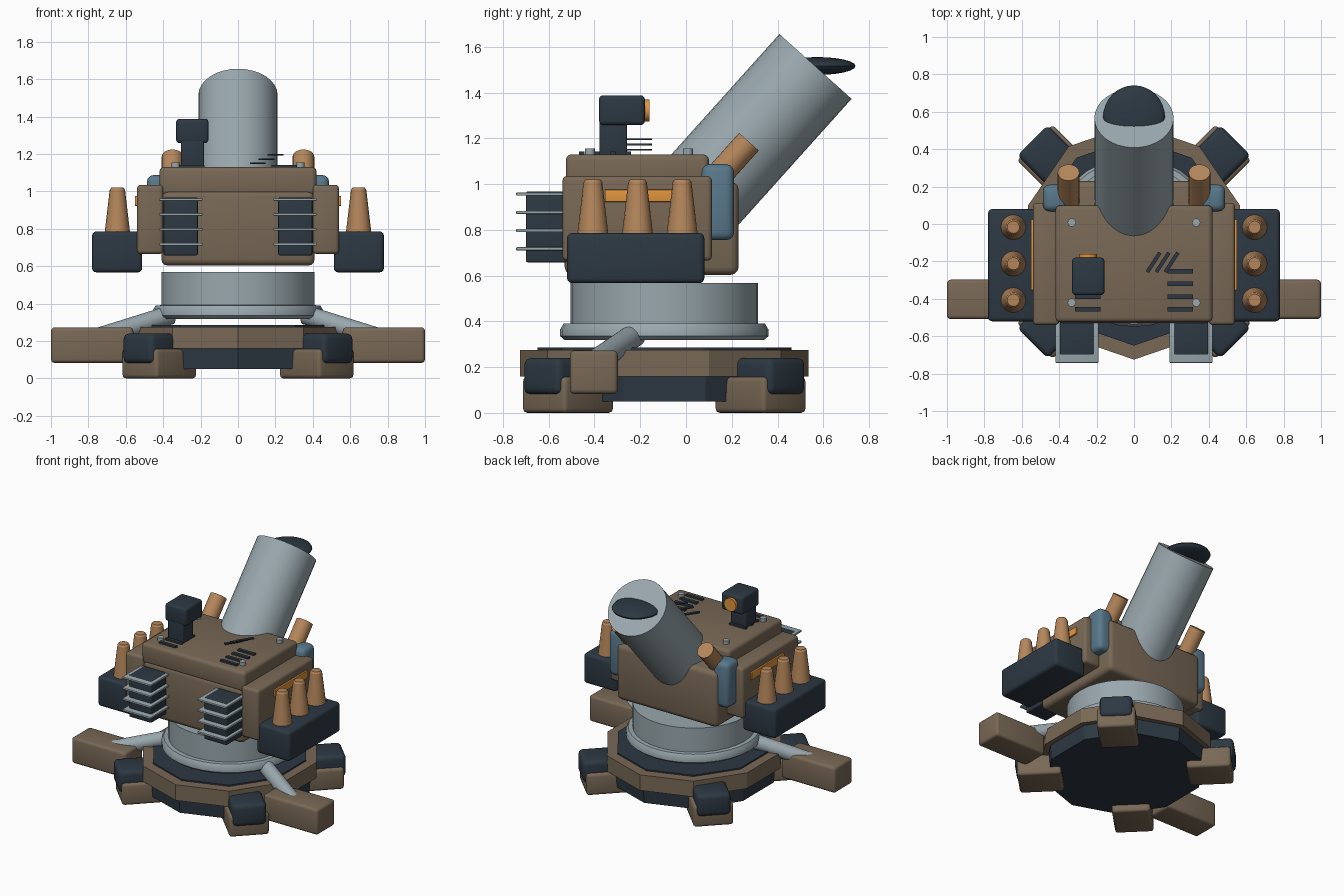
import bpy, bmesh, math
from mathutils import Vector, Matrix

if "Cube" in bpy.data.objects:
    bpy.data.objects.remove(bpy.data.objects["Cube"])


def material(name, rgb):
    m = bpy.data.materials.new(name)
    m.diffuse_color = (*rgb, 1)
    m.use_nodes = True
    m.node_tree.nodes["Principled BSDF"].inputs["Base Color"].default_value = m.diffuse_color
    return m


BROWN = material("brown_armour", (0.19, 0.14, 0.093))
DARK = material("dark_metal", (0.026, 0.04, 0.056))
STEEL = material("pale_steel", (0.32, 0.39, 0.42))
COPPER = material("copper", (0.46, 0.24, 0.105))
ORANGE = material("orange_glow", (0.75, 0.30, 0.045))
BLUE = material("blue_steel", (0.10, 0.19, 0.26))
CY = -0.095  # turret axis in y


def finish(name, bm, mat, matrix=Matrix(), smooth=35):
    bmesh.ops.recalc_face_normals(bm, faces=bm.faces)
    me = bpy.data.meshes.new(name)
    bm.to_mesh(me)
    bm.free()
    me.transform(matrix)
    me.materials.append(mat)
    ob = bpy.data.objects.new(name, me)
    bpy.context.collection.objects.link(ob)
    if smooth:
        bpy.ops.object.select_all(action='DESELECT')
        ob.select_set(True)
        bpy.context.view_layer.objects.active = ob
        bpy.ops.object.shade_smooth_by_angle(angle=math.radians(smooth))
    return ob


def box(name, x, y, z, mat, bevel=0.0, matrix=Matrix()):
    """Rounded box from (min, max) ranges."""
    bm = bmesh.new()
    bmesh.ops.create_cube(bm, size=1)
    for v in bm.verts:
        v.co = Vector([(r[0] + r[1]) / 2 + c * abs(r[1] - r[0]) for r, c in zip((x, y, z), v.co)])
    if bevel:
        bmesh.ops.bevel(bm, geom=bm.edges[:], offset=bevel, segments=3, profile=0.5, affect='EDGES')
    return finish(name, bm, mat, matrix)


def rod(name, p0, p1, r0, r1, mat, sides=32):
    """Cylinder or cone between two points."""
    p0, p1 = Vector(p0), Vector(p1)
    d = p1 - p0
    bm = bmesh.new()
    bmesh.ops.create_cone(bm, cap_ends=True, segments=sides, radius1=r0, radius2=r1, depth=d.length)
    m = Matrix.Translation((p0 + p1) / 2) @ d.to_track_quat('Z', 'Y').to_matrix().to_4x4()
    return finish(name, bm, mat, m)


def lathe(name, profile, mat, sides, sx=1.0, smooth=35):
    """Closed stack of rings (radius, z) round the turret axis, one corner facing front."""
    bm = bmesh.new()
    rings = []
    for r, z in profile:
        angles = [-math.pi / 2 + math.tau * i / sides for i in range(sides)]
        rings.append([bm.verts.new((r * sx * math.cos(a), CY + r * math.sin(a), z)) for a in angles])
    for a, b in zip(rings, rings[1:]):
        for i in range(sides):
            j = (i + 1) % sides
            bm.faces.new((a[i], a[j], b[j], b[i]))
    bm.faces.new(rings[0])
    bm.faces.new(rings[-1])
    return finish(name, bm, mat, smooth=smooth)


# Faceted base and turntable
lathe("base_underside", [(0.58, 0.05), (0.59, 0.165)], DARK, 10, 0.945, 0)
lathe("base_armour_ring", [(0.63, 0.16), (0.63, 0.275)], BROWN, 10, 0.945, 0)
lathe("base_deck", [(0.555, 0.27), (0.555, 0.285)], DARK, 10, 0.945, 0)
lathe("turntable_flange", [(0.435, 0.318), (0.455, 0.335), (0.455, 0.365), (0.44, 0.39), (0.40, 0.392)], STEEL, 32)
lathe("turntable_drum", [(0.41, 0.33), (0.41, 0.568)], STEEL, 32)

# Four diagonal feet
for i in range(4):
    m = Matrix.Translation((0, CY, 0)) @ Matrix.Rotation(math.radians(45 + 90 * i), 4, 'Z')
    box(f"foot_pad_{i+1}", (0.44, 0.75), (-0.135, 0.135), (0, 0.157), BROWN, 0.02, m)
    box(f"foot_clamp_{i+1}", (0.54, 0.768), (-0.115, 0.115), (0.08, 0.24), DARK, 0.03, m)

# Hull, roof and barrel
box("turret_hull", (-0.41, 0.41), (-0.53, 0.23), (0.603, 1.01), BROWN, 0.035)
box("roof_plate", (-0.42, 0.42), (-0.525, 0.10), (0.98, 1.13), BROWN, 0.025)
aim = Vector((0, 0.668, 0.744))
mouth = Vector((0, 0.566, 1.514))
rod("barrel", mouth - aim * 1.0, mouth, 0.212, 0.212, STEEL, 32)
bm = bmesh.new()
bmesh.ops.create_uvsphere(bm, u_segments=32, v_segments=12, radius=1)
finish("muzzle_disc", bm, DARK, Matrix.Translation((0, 0.573, 1.516)) @ Matrix.Diagonal((0.165, 0.168, 0.039, 1)))

for side, s in (("left", -1), ("right", 1)):
    def sx(a, b):
        return (s * a, s * b)
    # Outriggers
    box(f"outrigger_{side}", sx(0.56, 1.0), (-0.508, -0.298), (0.083, 0.273), BROWN, 0.02)
    rod(f"outrigger_arm_{side}", (s * 0.36, -0.225, 0.34), (s * 0.76, -0.41, 0.215), 0.052, 0.052, STEEL, 20)
    # Side armour, light strip and trunnion
    box(f"side_armour_{side}", sx(0.40, 0.54), (-0.54, 0.113), (0.665, 1.035), BROWN, 0.02)
    box(f"light_strip_{side}", sx(0.53, 0.552), (-0.355, 0.025), (0.922, 0.976), ORANGE, 0.004)
    box(f"trunnion_{side}", sx(0.36, 0.487), (0.068, 0.21), (0.755, 1.087), BLUE, 0.035)
    end = Vector((s * 0.35, 0.275, 1.185))
    rod(f"recoil_piston_{side}", end - aim * 0.3, end, 0.058, 0.058, COPPER, 24)
    # Shell pods
    box(f"shell_pod_{side}", sx(0.512, 0.78), (-0.52, 0.08), (0.567, 0.786), DARK, 0.022)
    for i, y in enumerate((-0.407, -0.212, -0.017)):
        rod(f"shell_{side}_{i+1}", (s * 0.645, y, 0.77), (s * 0.645, y, 1.008), 0.069, 0.041, COPPER, 16)
        rod(f"shell_tip_{side}_{i+1}", (s * 0.645, y, 1.008), (s * 0.645, y, 1.02), 0.041, 0.033, COPPER, 16)
    # Rear-style radiators on the front face
    box(f"radiator_{side}", sx(0.215, 0.397), (-0.70, -0.51), (0.658, 0.967), DARK, 0.008)
    for i in range(4):
        z = 0.717 + 0.0797 * i
        box(f"radiator_fin_{side}_{i+1}", sx(0.19, 0.42), (-0.742, -0.51), (z - 0.007, z + 0.007), STEEL, 0.003)
    # Roof vents and bolts
    for i in range(4):
        y = -0.253 - 0.0675 * i
        box(f"roof_vent_{side}_{i+1}", sx(0.18, 0.315), (y - 0.012, y + 0.012), (1.12, 1.142), DARK)
    for i, y in enumerate((-0.42, 0.008)):
        rod(f"roof_bolt_{side}_{i+1}", (s * 0.333, y, 1.12), (s * 0.333, y, 1.155), 0.022, 0.022, STEEL, 16)

# Slanted roof slats, each a little higher
for i in range(3):
    m = Matrix.Translation((0.105 + 0.048 * i, -0.205, 1.15 + 0.023 * i)) @ Matrix.Rotation(math.radians(-33), 4, 'Z')
    box(f"roof_slat_{i+1}", (-0.01, 0.01), (-0.062, 0.062), (-0.004, 0.004), DARK, 0, m)

# Periscope sight
box("sight_post", (-0.306, -0.182), (-0.378, -0.258), (1.11, 1.30), DARK, 0.008)
box("sight_head", (-0.331, -0.158), (-0.38, -0.18), (1.258, 1.388), DARK, 0.018)
rod("sight_lens", (-0.245, -0.20, 1.322), (-0.245, -0.16, 1.322), 0.048, 0.048, ORANGE, 24)
